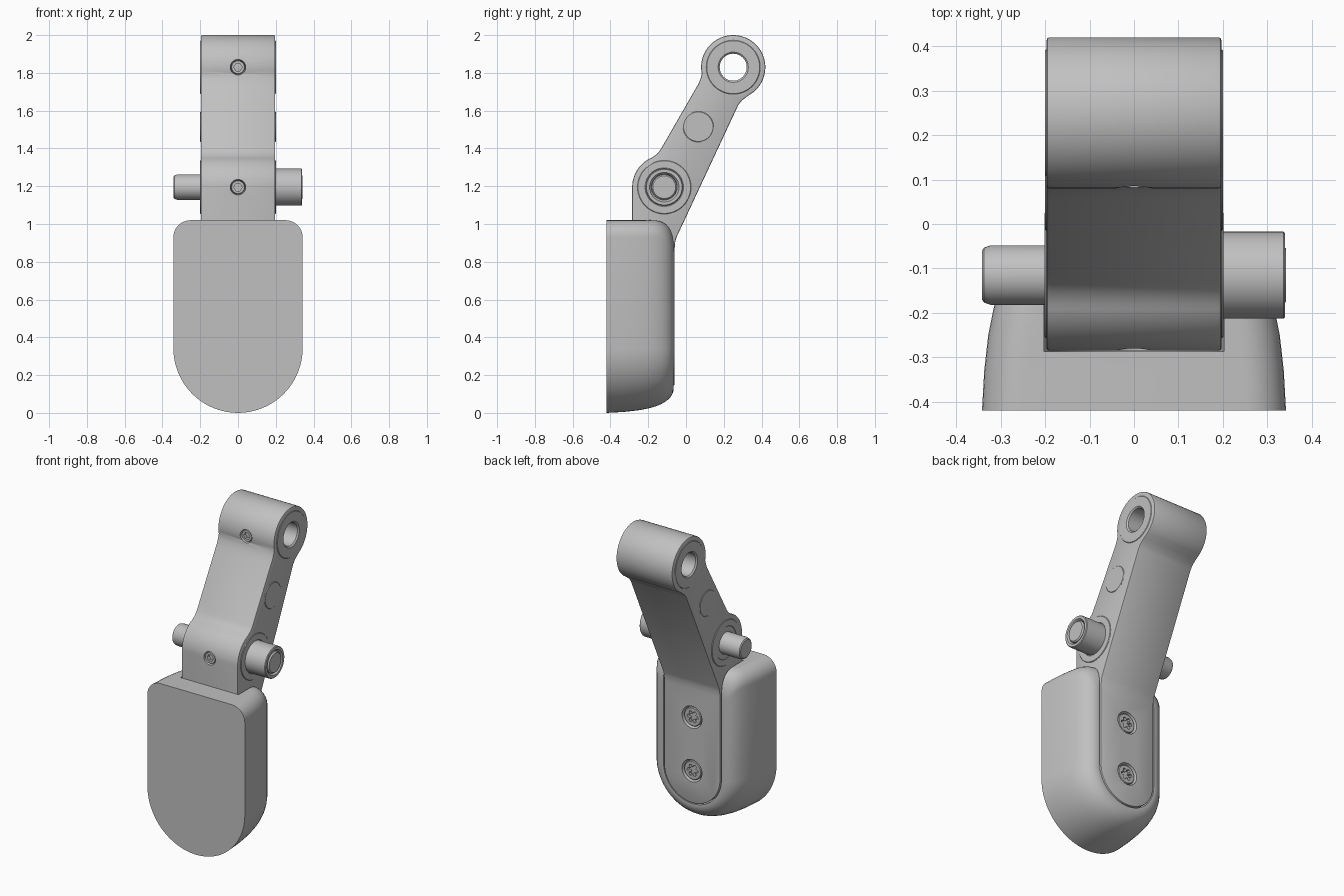
import bpy, bmesh
from math import sin, cos, pi, radians

cube = bpy.data.objects.get("Cube")
if cube:
    bpy.data.objects.remove(cube, do_unlink=True)

grey = bpy.data.materials.new("satin grey")
grey.use_nodes = True
GREY = (0.53, 0.53, 0.53, 1)
grey.diffuse_color = GREY
grey.node_tree.nodes["Principled BSDF"].inputs["Base Color"].default_value = GREY


# --- helpers ---
def loft(name, rings, loop=False):
    """Skin a list of equal-length point rings; cap the ends, or join them in a loop."""
    bm = bmesh.new()
    rows = [[bm.verts.new(p) for p in ring] for ring in rings]
    n = len(rows[0])
    pairs = list(zip(rows, rows[1:]))
    if loop:
        pairs.append((rows[-1], rows[0]))
    else:
        bm.faces.new(rows[0])
        bm.faces.new(rows[-1])
    for a, b in pairs:
        for i in range(n):
            j = (i + 1) % n
            bm.faces.new((a[i], a[j], b[j], b[i]))
    bmesh.ops.recalc_face_normals(bm, faces=bm.faces)
    me = bpy.data.meshes.new(name)
    bm.to_mesh(me)
    bm.free()
    me.materials.append(grey)
    ob = bpy.data.objects.new(name, me)
    bpy.context.collection.objects.link(ob)
    return ob


def place(axis, t, p):
    """2D point p at distance t along the axis: x uses (y, z), y uses (x, z)."""
    return (t, p[0], p[1]) if axis == "x" else (p[0], t, p[1])


def prism(name, axis, pts, a, b):
    return loft(name, [[place(axis, t, p) for p in pts] for t in (a, b)])


def arc(c, r, a0, a1, n):
    return [(c[0] + r * cos(radians(a0 + (a1 - a0) * i / n)),
             c[1] + r * sin(radians(a0 + (a1 - a0) * i / n))) for i in range(n + 1)]


def lathe(name, axis, c, sections, loop=False, n=48):
    """Turned part from (distance, radius) sections."""
    return loft(name, [[place(axis, t, p) for p in arc(c, r, 0, 360, n)[:-1]]
                       for t, r in sections], loop)


def apply(ob, mod):
    bpy.context.view_layer.objects.active = ob
    with bpy.context.temp_override(object=ob, active_object=ob, selected_objects=[ob]):
        bpy.ops.object.modifier_apply(modifier=mod.name)


def boolean(ob, cutter, op="DIFFERENCE"):
    m = ob.modifiers.new("cut", "BOOLEAN")
    m.operation, m.object, m.solver = op, cutter, "EXACT"
    apply(ob, m)
    bpy.data.objects.remove(cutter, do_unlink=True)


def bevel(ob, width, segments=2):
    m = ob.modifiers.new("bevel", "BEVEL")
    m.width, m.segments, m.limit_method, m.angle_limit = width, segments, "ANGLE", radians(50)
    apply(ob, m)


def u_shape(w):
    """Slot outline: round bottom, open straight top."""
    return arc((0, 0.342), w, 180, 360, 32) + [(w, 2.3), (-w, 2.3)]


EYE, PIVOT, PLUG = (0.25, 1.83), (-0.115, 1.195), (0.065, 1.515)

# --- pad: lofted front to back, sections are (y, side inset, top inset) ---
def pad_ring(y, d, e):
    w, top, c = 0.342 - d, 1.02 - e, 0.09
    pts = (arc((0, 0.342), w, 180, 360, 32) + arc((w - c, top - c), c, 0, 90, 8)
           + arc((c - w, top - c), c, 90, 180, 8))
    return [place("y", y, p) for p in pts]

pad = loft("pad", [pad_ring(*s) for s in (
    (-0.42, 0, 0), (-0.33, 0.005, 0), (-0.25, 0.014, 0), (-0.19, 0.026, 0),
    (-0.16, 0.035, 0.001), (-0.13, 0.047, 0.008), (-0.105, 0.062, 0.022),
    (-0.085, 0.08, 0.042), (-0.072, 0.1, 0.066), (-0.066, 0.118, 0.088), (-0.065, 0.13, 0.1))])
boolean(pad, prism("slot_cutter", "y", u_shape(0.203), -0.287, 0.3))

# --- arm: side profile, trimmed to a round foot ---
profile = ([(-0.285, 0.1)] + arc((-0.115, 1.195), 0.17, 180, 112, 14)
           + [(-0.165, 1.362), (-0.15, 1.374), (-0.136, 1.392), (0.05, 1.715), (0.066, 1.742), (0.077, 1.77)]
           + arc(EYE, 0.17, 192, -52, 44)
           + [(0.322, 1.674), (0.295, 1.653), (0.277, 1.63),
              (-0.05, 0.93), (-0.057, 0.905), (-0.06, 0.87), (-0.06, 0.1)])
arm = prism("arm", "x", profile, -0.197, 0.197)
boolean(arm, prism("foot_cutter", "y", u_shape(0.197), -1, 1), "INTERSECT")
bevel(arm, 0.007)
boolean(arm, lathe("bore_cutter", "x", EYE, [(-0.5, 0.12), (0.5, 0.12)]))

# --- eye bushing, with a chamfered bore ---
h = 0.2
lathe("eye_bushing", "x", EYE, [
    (-h, 0.08), (-h, 0.14), (0.004 - h, 0.144), (h - 0.004, 0.144), (h, 0.14), (h, 0.08),
    (h - 0.008, 0.0715), (0.008 - h, 0.0715)], loop=True)

# --- pivot washers and plugs on both sides ---
for side, s in (("left", 1), ("right", -1)):
    lathe(side + "_pivot_washer", "x", PIVOT, [
        (s * 0.17, 0.142), (s * 0.198, 0.142), (s * 0.201, 0.139), (s * 0.201, 0.102),
        (s * 0.199, 0.1), (s * 0.199, 0.06), (s * 0.17, 0.06)], loop=True)
    lathe(side + "_plug", "x", PLUG, [(s * 0.17, 0.081), (s * 0.1975, 0.081), (s * 0.2, 0.078)])

# --- pivot pin and the sleeve on its left end ---
lathe("pivot_pin", "x", PIVOT, [(-0.342, 0.055), (-0.337, 0.062), (-0.322, 0.067),
                                (0.334, 0.067), (0.342, 0.06)])
lathe("pin_sleeve", "x", PIVOT, [
    (0.19, 0.066), (0.19, 0.098), (0.336, 0.098), (0.34, 0.094), (0.34, 0.078), (0.325, 0.068)], loop=True)


# --- screws: sunk in a hole, each with a driver socket ---
def screw(name, z, surface, inward, hole_r, head_r, sink, socket):
    c = (0, z)
    y = lambda d: surface + inward * d
    boolean(arm, lathe("hole_cutter", "y", c, [(y(-0.05), hole_r), (y(0.004), hole_r),
                                               (y(0.03), hole_r * 0.85)]))
    head = lathe(name, "y", c, [(y(sink), head_r * 0.93), (y(sink + 0.004), head_r),
                                (y(0.045), head_r)], n=32)
    pts = [(r * cos(2 * pi * i / len(socket)), z + r * sin(2 * pi * i / len(socket)))
           for i, r in enumerate(socket)]
    boolean(head, prism("socket_cutter", "y", pts, y(-0.05), y(sink + 0.022)))

HEX = [0.022] * 6
STAR = [0.04, 0.036, 0.022, 0.036] * 6
screw("upper_set_screw", 1.83, 0.08, 1, 0.041, 0.036, 0.008, HEX)
screw("lower_set_screw", 1.195, -0.285, 1, 0.041, 0.036, 0.006, HEX)
screw("upper_mount_screw", 0.69, -0.06, -1, 0.07, 0.06, 0.006, STAR)
screw("lower_mount_screw", 0.35, -0.06, -1, 0.07, 0.06, 0.006, STAR)

# --- smooth shading with sharp edges kept ---
bpy.ops.object.select_all(action="DESELECT")
for ob in bpy.context.collection.objects:
    if ob.type == "MESH":
        ob.select_set(True)
        bpy.context.view_layer.objects.active = ob
bpy.ops.object.shade_smooth_by_angle(angle=radians(30))
